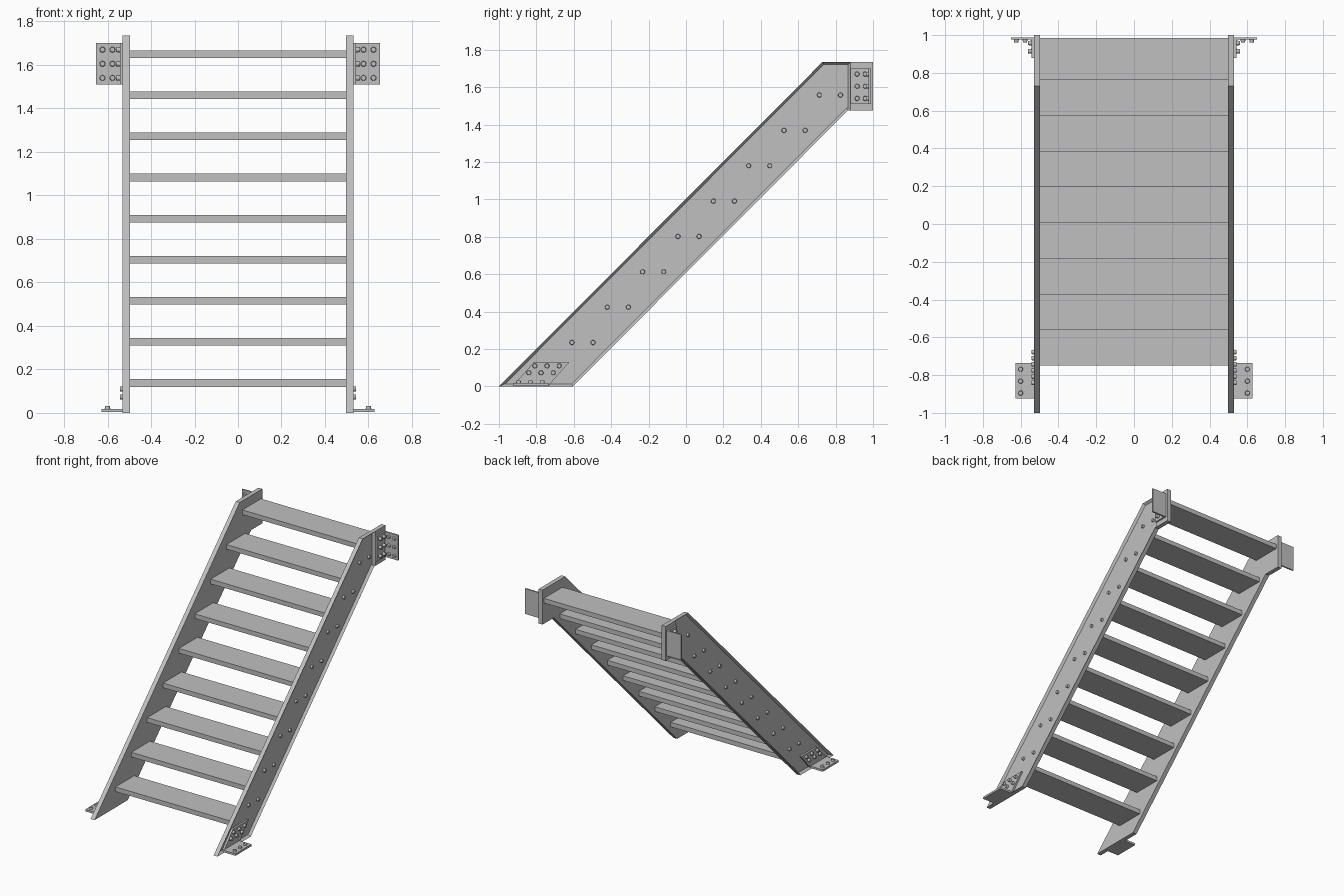
import bpy, bmesh, math
from mathutils import Matrix, Vector

cube = bpy.data.objects.get("Cube")
if cube:
    bpy.data.objects.remove(cube, do_unlink=True)

steel = bpy.data.materials.new("light grey steel")
steel.use_nodes = True
GREY = (0.53, 0.53, 0.53, 1)
steel.diffuse_color = GREY
steel.node_tree.nodes["Principled BSDF"].inputs["Base Color"].default_value = GREY

INNER, OUTER = 0.497, 0.53     # stringer faces
WEB = 0.512                    # outer face of the channel web
RISE = 0.189                   # step spacing, same in y and z


def finish(name, bm, mirror=True, smooth=False):
    bmesh.ops.recalc_face_normals(bm, faces=bm.faces[:])
    mesh = bpy.data.meshes.new(name)
    bm.to_mesh(mesh)
    bm.free()
    mesh.materials.append(steel)
    obj = bpy.data.objects.new(name, mesh)
    bpy.context.collection.objects.link(obj)
    if mirror:
        obj.modifiers.new("Mirror", 'MIRROR')
    if smooth:
        bpy.ops.object.select_all(action='DESELECT')
        obj.select_set(True)
        bpy.context.view_layer.objects.active = obj
        bpy.ops.object.shade_smooth_by_angle(angle=math.radians(35))
    return obj


def box(bm, x0, x1, y0, y1, z0, z1):
    size = Matrix.Diagonal((x1 - x0, y1 - y0, z1 - z0, 1))
    mid = Matrix.Translation(((x0 + x1) / 2, (y0 + y1) / 2, (z0 + z1) / 2))
    bmesh.ops.create_cube(bm, size=1, matrix=mid @ size)


def prism(bm, outline, x0, x1):
    """Extrude a (y, z) outline along x and return the outer face."""
    face = bm.faces.new([bm.verts.new((x0, y, z)) for y, z in outline])
    new = bmesh.ops.extrude_face_region(bm, geom=[face])["geom"]
    bmesh.ops.translate(bm, vec=(x1 - x0, 0, 0),
                        verts=[v for v in new if isinstance(v, bmesh.types.BMVert)])
    return next(f for f in new if isinstance(f, bmesh.types.BMFace))


def bolt(bm, base, axis, height=0.014, radius=0.013):
    """Bolt head standing on base along axis."""
    axis = Vector(axis)
    turn = axis.to_track_quat('Z', 'Y').to_matrix().to_4x4()
    place = Matrix.Translation(Vector(base) + axis * height / 2)
    bmesh.ops.create_cone(bm, cap_ends=True, segments=16, radius1=radius,
                          radius2=radius * 0.85, depth=height, matrix=place @ turn)


# Stringers: channels with a raised rim on the outer side
bm = bmesh.new()
outline = [(-1, 0), (-0.605, 0), (0.865, 1.475), (0.88, 1.475), (0.88, 1.735), (0.73, 1.735)]
outer = prism(bm, outline, INNER, OUTER)
bmesh.ops.recalc_face_normals(bm, faces=bm.faces[:])
bmesh.ops.inset_region(bm, faces=[outer], thickness=0.014, use_even_offset=True)
bmesh.ops.translate(bm, vec=(WEB - OUTER, 0, 0), verts=outer.verts[:])
finish("stringers", bm)

# Solid ends at the top of the stringers
bm = bmesh.new()
box(bm, INNER, OUTER, 0.88, 1.0, 1.475, 1.735)
finish("stringer_top_ends", bm)

# Treads
for i in range(9):
    bm = bmesh.new()
    y, z = -0.75 + i * RISE, 0.12 + i * RISE
    box(bm, -INNER - 0.003, INNER + 0.003, y, y + 0.222, z, z + 0.035)
    finish(f"tread_{i + 1}", bm, mirror=False)

# Tread bolts in the channel
bm = bmesh.new()
for i in range(8):
    for y in (-0.61, -0.497):
        bolt(bm, (WEB, y + i * RISE, 0.235 + i * RISE), (1, 0, 0))
finish("tread_bolts", bm, smooth=True)

# Top wall brackets: one leg on the stringer, one facing the wall
bm = bmesh.new()
box(bm, OUTER, OUTER + 0.012, 0.88, 0.988, 1.51, 1.70)
box(bm, OUTER, 0.652, 0.976, 0.988, 1.51, 1.70)
finish("wall_brackets", bm)

bm = bmesh.new()
for z in (1.54, 1.605, 1.67):
    for y in (0.915, 0.958):
        bolt(bm, (OUTER + 0.012, y, z), (1, 0, 0), 0.02)
    for x in (0.577, 0.623):
        bolt(bm, (x, 0.976, z), (0, -1, 0))
finish("wall_bracket_bolts", bm, smooth=True)

# Foot brackets: slanted leg in the channel and a plate on the floor
bm = bmesh.new()
prism(bm, [(-0.925, 0.005), (-0.735, 0.005), (-0.622, 0.132), (-0.812, 0.132)], WEB, WEB + 0.014)
box(bm, WEB, 0.627, -0.925, -0.735, 0.003, 0.018)
finish("foot_brackets", bm)

bm = bmesh.new()
for k in range(3):
    bolt(bm, (0.6, -0.895 + k * 0.063, 0.018), (0, 0, 1))
    for y, z in ((-0.84, 0.073), (-0.808, 0.11)):
        bolt(bm, (WEB + 0.014, y + k * 0.065, z), (1, 0, 0), 0.016)
finish("foot_bracket_bolts", bm, smooth=True)
